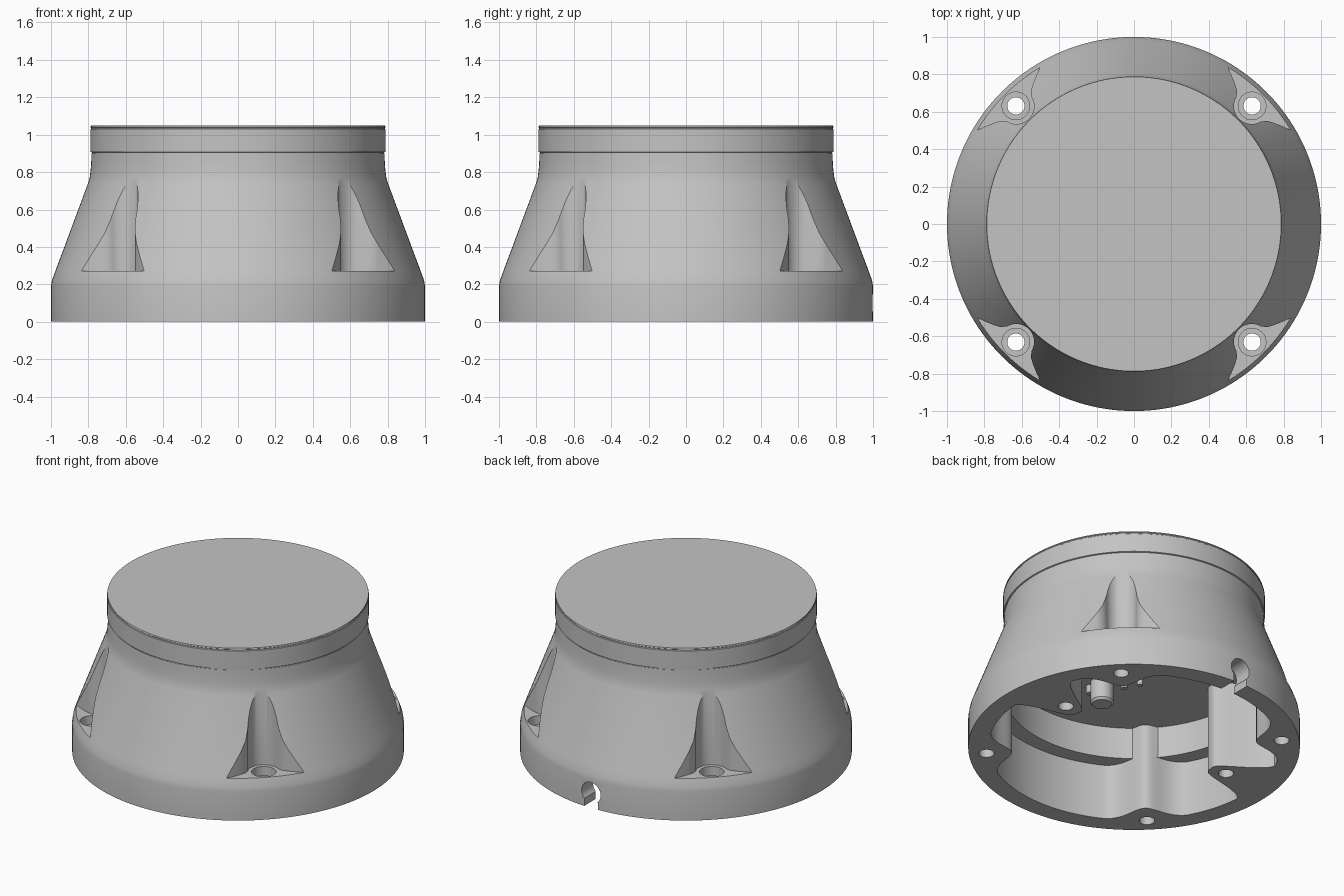
import bpy, bmesh, math
from math import sin, cos, pi, exp

if "Cube" in bpy.data.objects:
    bpy.data.objects.remove(bpy.data.objects["Cube"])

SEG = 160
CORNERS = [pi / 4 + i * pi / 2 for i in range(4)]
INNER_BOSSES = [math.radians(10), math.radians(170)]

grey = bpy.data.materials.new("light_grey")
grey.use_nodes = True
grey.diffuse_color = (0.55, 0.55, 0.55, 1)
grey.node_tree.nodes["Principled BSDF"].inputs["Base Color"].default_value = (0.55, 0.55, 0.55, 1)


def finish(name, bm):
    bmesh.ops.recalc_face_normals(bm, faces=bm.faces)
    mesh = bpy.data.meshes.new(name)
    bm.to_mesh(mesh)
    bm.free()
    obj = bpy.data.objects.new(name, mesh)
    bpy.context.collection.objects.link(obj)
    mesh.materials.append(grey)
    return obj


def loft(name, rings):
    """Closed solid through a stack of equal-length rings."""
    bm = bmesh.new()
    loops = [[bm.verts.new(p) for p in ring] for ring in rings]
    for a, b in zip(loops, loops[1:]):
        for i in range(len(a)):
            j = (i + 1) % len(a)
            bm.faces.new((a[i], a[j], b[j], b[i]))
    bm.faces.new(loops[0][::-1])
    bm.faces.new(loops[-1])
    return finish(name, bm)


def turned(name, profile, x=0, y=0, seg=SEG):
    return loft(name, [[(x + r * cos(2 * pi * i / seg), y + r * sin(2 * pi * i / seg), z)
                        for i in range(seg)] for r, z in profile])


def prism(name, outline, z0, z1):
    return loft(name, [[(x, y, z) for x, y in outline] for z in (z0, z1)])


def activate(obj):
    bpy.ops.object.select_all(action='DESELECT')
    obj.select_set(True)
    bpy.context.view_layer.objects.active = obj


def cut(target, cutter):
    mod = target.modifiers.new("cut", 'BOOLEAN')
    mod.operation = 'DIFFERENCE'
    mod.solver = 'EXACT'
    mod.object = cutter
    activate(target)
    bpy.ops.object.modifier_apply(modifier=mod.name)
    bpy.data.objects.remove(cutter)


def cavity_outline(radius):
    """Inner wall, pushed inward round the screw columns."""
    points = []
    n = 2 * SEG
    for i in range(n):
        a = 2 * pi * i / n
        gap = lambda c: abs((a - c + pi) % (2 * pi) - pi)
        r = min([radius]
                + [0.89 - 0.15 * exp(-(gap(c) / 0.17) ** 2) for c in CORNERS]
                + [0.89 - 0.36 * exp(-(gap(c) / 0.19) ** 4) for c in INNER_BOSSES])
        points.append((r * cos(a), r * sin(a)))
    return points


def pocket_outline(angle):
    """Round back with flanks that flare outward."""
    arc = [(0.89 - 0.095 * cos(t), 0.095 * sin(t)) for t in [i * pi / 24 for i in range(11)]]
    flank = [(0.892, 0.112), (0.91, 0.143), (0.93, 0.19), (0.948, 0.24), (1.06, 0.48)]
    half = arc + flank
    local = half + [(r, -t) for r, t in half[:0:-1]]
    return [(r * cos(angle) - t * sin(angle), r * sin(angle) + t * cos(angle)) for r, t in local]


# Tapered housing
body = turned("housing", [(1, 0), (1, 0.19), (0.995, 0.22), (0.977, 0.27), (0.802, 0.74),
                          (0.793, 0.77), (0.788, 0.81), (0.785, 0.85), (0.783, 0.9)])

# Stepped hollow underneath
cut(body, prism("lower_hollow", cavity_outline(0.88), -0.1, 0.37))
cut(body, prism("upper_hollow", cavity_outline(0.78), 0.3, 0.58))

# Corner pockets with counterbored screw holes
for a in CORNERS:
    x, y = 0.893 * cos(a), 0.893 * sin(a)
    cut(body, prism("pocket", pocket_outline(a), 0.27, 0.85))
    cut(body, turned("screw_hole", [(0.046, -0.1), (0.046, 0.21), (0.074, 0.21), (0.074, 0.3)], x, y, 40))

# Blind holes in the inner columns
for a in INNER_BOSSES:
    cut(body, turned("blind_hole", [(0.046, -0.1), (0.046, 0.3)], 0.64 * cos(a), 0.64 * sin(a), 32))

# Cable notch at the back: round channel open at the bottom
channel = [(0.07 * sin(t), 0.1 + 0.07 * cos(t)) for t in [(i - 18) * pi / 24 for i in range(37)]]
channel = [(-0.05, -0.1)] + channel + [(0.05, -0.1)]
cut(body, loft("cable_notch", [[(x, y, z) for x, z in channel] for y in (0.8, 1.1)]))

# Top cap with a thin bevelled edge and a seam below
cap = turned("cap", [(0.781, 0.895), (0.781, 0.905), (0.789, 0.908), (0.789, 1.03),
                     (0.785, 1.033), (0.785, 1.038), (0.789, 1.041), (0.787, 1.048)])

# Pins on the hollow's ceiling
parts = [body, cap]
for i, (x, y, r, z) in enumerate([(0, -0.3, 0.07, 0.43), (-0.09, -0.2, 0.022, 0.53),
                                  (0.02, -0.38, 0.03, 0.53), (-0.14, -0.11, 0.018, 0.53)]):
    parts.append(turned("ceiling_pin_%d" % (i + 1), [(r * 0.85, z), (r, z + 0.015), (r, 0.6)], x, y, 32))

for obj in parts:
    activate(obj)
    bpy.ops.object.shade_smooth_by_angle(angle=math.radians(28))
